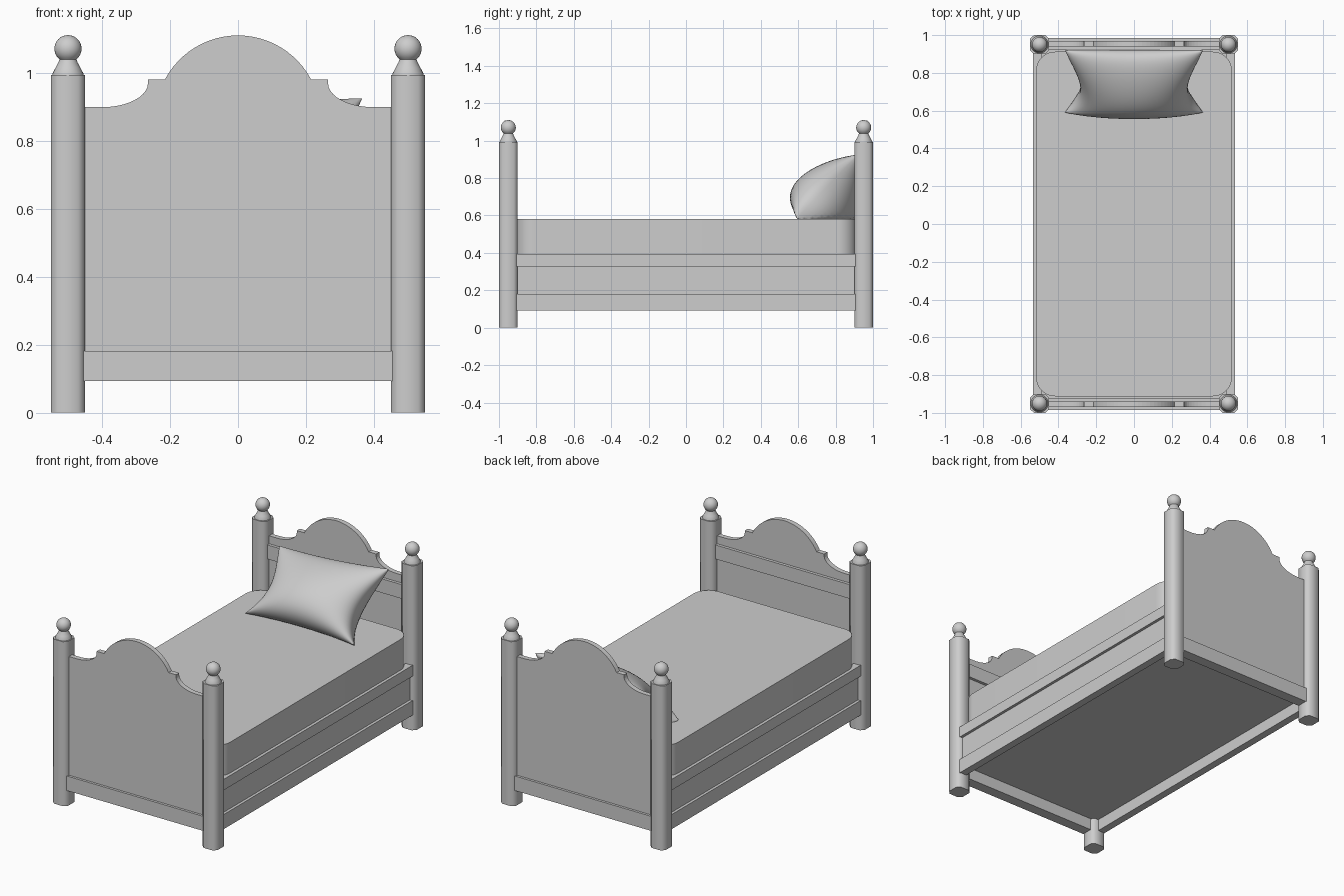
import bpy, bmesh, math
from mathutils import Matrix, Vector

default = bpy.data.objects.get("Cube")
if default:
    bpy.data.objects.remove(default)

GREY = (0.61, 0.61, 0.61, 1)
mat = bpy.data.materials.new("plain_grey")
mat.use_nodes = True
mat.diffuse_color = GREY
mat.node_tree.nodes["Principled BSDF"].inputs["Base Color"].default_value = GREY


def finish(name, bm, smooth=None):
    """Turn a bmesh into a named object, optionally smooth by angle."""
    bmesh.ops.recalc_face_normals(bm, faces=bm.faces)
    mesh = bpy.data.meshes.new(name)
    bm.to_mesh(mesh)
    bm.free()
    mesh.materials.append(mat)
    obj = bpy.data.objects.new(name, mesh)
    bpy.context.collection.objects.link(obj)
    if smooth:
        bpy.ops.object.select_all(action="DESELECT")
        obj.select_set(True)
        bpy.context.view_layer.objects.active = obj
        bpy.ops.object.shade_smooth_by_angle(angle=math.radians(smooth))


def box(name, x0, x1, y0, y1, z0, z1):
    bm = bmesh.new()
    centre = Vector(((x0 + x1) / 2, (y0 + y1) / 2, (z0 + z1) / 2))
    size = Vector((abs(x1 - x0), abs(y1 - y0), z1 - z0, 1))
    bmesh.ops.create_cube(bm, size=1, matrix=Matrix.Translation(centre) @ Matrix.Diagonal(size))
    finish(name, bm)


def prism(name, points, offset, smooth=None):
    """Extrude a flat outline along an offset."""
    bm = bmesh.new()
    face = bm.faces.new([bm.verts.new(p) for p in points])
    top = bmesh.ops.extrude_face_region(bm, geom=[face])["geom"]
    bmesh.ops.translate(bm, vec=offset, verts=[v for v in top if isinstance(v, bmesh.types.BMVert)])
    finish(name, bm, smooth)


def rounded_block(name, cx, cy, hx, hy, r, z0, z1, steps):
    """Upright block with rounded corners, or chamfered ones for a single step."""
    pts = []
    for k, (sx, sy) in enumerate(((1, 1), (-1, 1), (-1, -1), (1, -1))):
        for i in range(steps + 1):
            a = (k + i / steps) * math.pi / 2
            pts.append((cx + sx * (hx - r) + r * math.cos(a),
                        cy + sy * (hy - r) + r * math.sin(a), z0))
    prism(name, pts, (0, 0, z1 - z0), 50)


def finial(name, x, y):
    """Flared collar topped by a ball, turned round the post axis."""
    profile = [(0, 0.985), (0.046, 0.985), (0.046, 0.996), (0.036, 1.015), (0.028, 1.03), (0.024, 1.042)]
    for i in range(13):
        a = math.radians(-52 + 142 * i / 12)
        profile.append((0.04 * math.cos(a), 1.07 + 0.04 * math.sin(a)))
    bm = bmesh.new()
    verts = [bm.verts.new((x + r, y, z)) for r, z in profile]
    edges = [bm.edges.new(pair) for pair in zip(verts, verts[1:])]
    bmesh.ops.spin(bm, geom=verts + edges, cent=(x, y, 0), axis=(0, 0, 1),
                   angle=math.tau, steps=28, use_duplicate=False)
    bmesh.ops.remove_doubles(bm, verts=bm.verts, dist=0.0005)
    finish(name, bm, 35)


def crest_outline(y):
    """Board outline: scooped shoulders, small steps and a central arch."""
    right = [(0.455, 0.093), (0.455, 0.898)]
    for i in range(11):
        a = math.radians(-90 + 90 * i / 10)
        right.append((0.40 - 0.135 * math.cos(a), 0.968 + 0.07 * math.sin(a)))
    right += [(0.265, 0.979), (0.215, 0.979)]
    for i in range(12):
        a = math.radians(28 + 62 * i / 12)
        right.append((0.243 * math.cos(a), 0.866 + 0.243 * math.sin(a)))
    left = [(-x, z) for x, z in reversed(right)]
    return [(x, y, z) for x, z in right + [(0, 1.109)] + left]


# Corner posts with turned finials
for end, s in (("foot", -1), ("head", 1)):
    for side, sx in (("left", 1), ("right", -1)):
        rounded_block(f"{end}_{side}_post", sx * 0.5, s * 0.95, 0.05, 0.05, 0.02, 0, 0.993, 1)
        finial(f"{end}_{side}_finial", sx * 0.5, s * 0.95)

    # Shaped end boards and their cross rails
    prism(f"{end}board", crest_outline(s * 0.94), (0, s * 0.03, 0))
    box(f"{end}board_lower_rail", -0.455, 0.455, s * 0.92, s * 0.985, 0.093, 0.181)
    box(f"{end}board_inner_rail", -0.455, 0.455, s * 0.922, s * 0.945, 0.765, 0.85)

# Side boards with raised rails
for side, s in (("left", 1), ("right", -1)):
    box(f"{side}_side_panel", s * 0.49, s * 0.519, -0.91, 0.91, 0.1, 0.39)
    box(f"{side}_lower_rail", s * 0.49, s * 0.536, -0.91, 0.91, 0.093, 0.181)
    box(f"{side}_upper_rail", s * 0.49, s * 0.536, -0.91, 0.91, 0.328, 0.394)

# Raised base and mattress
box("bed_base", -0.495, 0.495, -0.925, 0.925, 0.164, 0.19)
rounded_block("mattress", 0, 0, 0.518, 0.912, 0.1, 0.19, 0.58, 10)


# Pillow slumped against the headboard, pinched between its four corners
def pillow(name, n=28):
    bm = bmesh.new()
    centre = Vector((0, 0.755, 0.755))
    along = Vector((0, 0.696, 0.718))
    out = Vector((0, -0.718, 0.696))
    for depth in (0.138, -0.22):
        grid = []
        for j in range(n + 1):
            v = math.sin(math.pi * (j / n - 0.5))
            row = []
            for i in range(n + 1):
                u = math.sin(math.pi * (i / n - 0.5))
                puff = max(0, (1 - u * u) * (1 - v * v)) ** 0.45
                p = centre + along * (0.235 * v * (1 - 0.07 * (1 - u * u)))
                p += out * (depth * (1 - 0.3 * v) * puff)
                # The right top corner sags; the sides narrow towards the bottom
                p.z -= 0.055 * (1 - u) / 2 * (1 + v) / 2
                p.x = 0.365 * u * (1 - 0.21 * (1 - v * v) * (1 - 0.5 * v))
                p.y = min(p.y, 0.92)
                p.z = max(p.z, 0.579)
                row.append(bm.verts.new(p))
            grid.append(row)
        for a, b in zip(grid, grid[1:]):
            for i in range(n):
                bm.faces.new((a[i], a[i + 1], b[i + 1], b[i]))
    bmesh.ops.remove_doubles(bm, verts=bm.verts, dist=0.0002)
    finish(name, bm, 60)


pillow("pillow")
